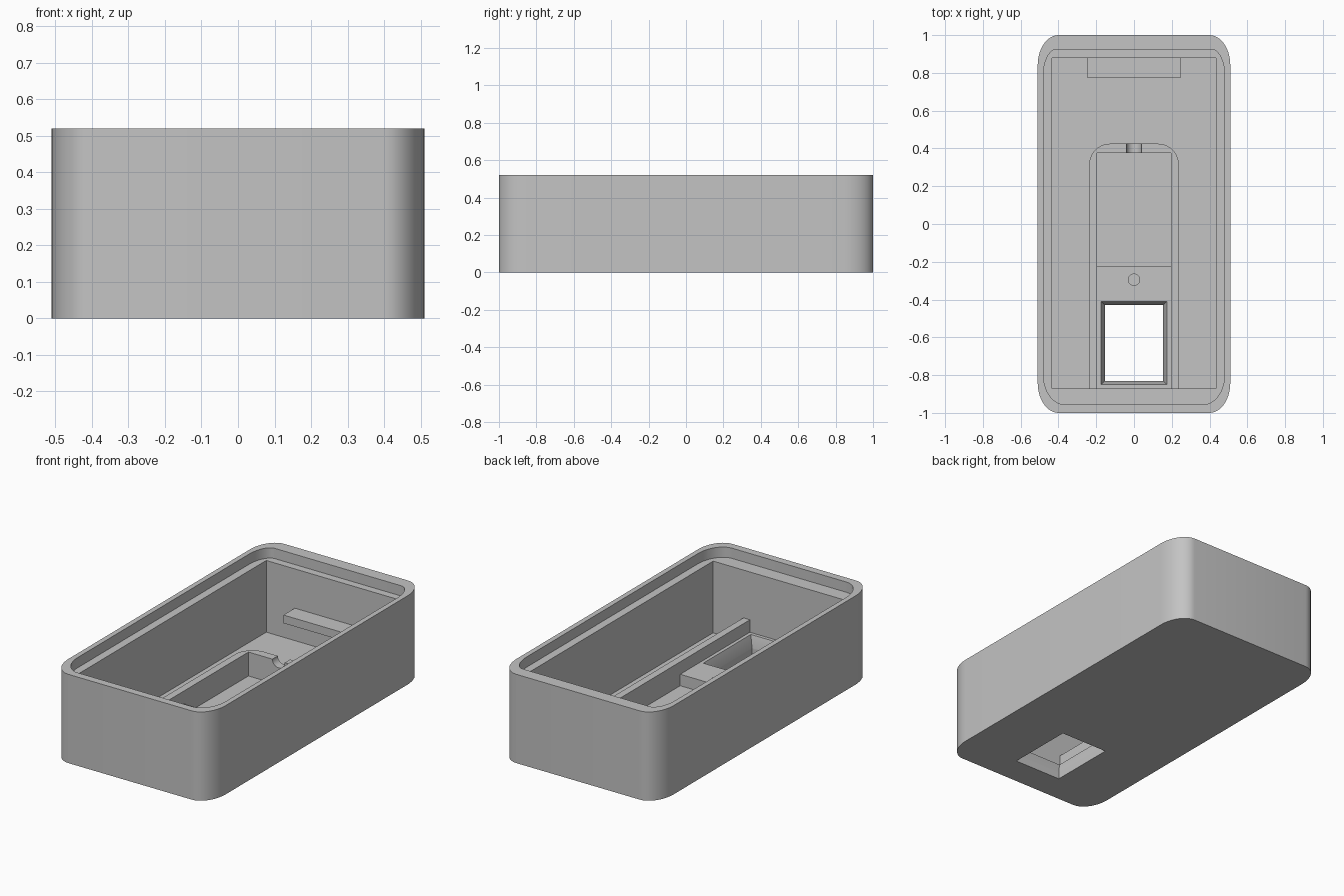
import bpy
import math

cube = bpy.data.objects.get("Cube")
if cube:
    bpy.data.objects.remove(cube, do_unlink=True)

grey = bpy.data.materials.new("plain_grey")
grey.use_nodes = True
grey.diffuse_color = (0.55, 0.55, 0.55, 1)
grey.node_tree.nodes["Principled BSDF"].inputs["Base Color"].default_value = (0.55, 0.55, 0.55, 1)


def rect(x, y0, y1):
    return [(-x, y0), (x, y0), (x, y1), (-x, y1)]


def rounded(x, y0, y1, front, back, steps=10):
    """Outline with elliptical corners; front and back are (rx, ry) radii or None."""
    pts = []
    corners = [(-1, y0, 1, front, 180), (1, y0, 1, front, 270),
               (1, y1, -1, back, 0), (-1, y1, -1, back, 90)]
    for side, y, inward, radii, start in corners:
        if not radii:
            pts.append((side * x, y))
            continue
        rx, ry = radii
        for i in range(steps + 1):
            a = math.radians(start + 90 * i / steps)
            pts.append((side * (x - rx) + rx * math.cos(a),
                        y + inward * ry + ry * math.sin(a)))
    return pts


def prism(name, outline, z0, z1, top=None):
    top = top or outline
    n = len(outline)
    verts = [(x, y, z0) for x, y in outline] + [(x, y, z1) for x, y in top]
    faces = [tuple(reversed(range(n))), tuple(range(n, 2 * n))]
    faces += [(i, (i + 1) % n, n + (i + 1) % n, n + i) for i in range(n)]
    mesh = bpy.data.meshes.new(name)
    mesh.from_pydata(verts, [], faces)
    mesh.materials.append(grey)
    obj = bpy.data.objects.new(name, mesh)
    bpy.context.collection.objects.link(obj)
    return obj


def activate(obj):
    bpy.ops.object.select_all(action='DESELECT')
    obj.select_set(True)
    bpy.context.view_layer.objects.active = obj


def cut(obj, *cutters):
    for cutter in cutters:
        cutter.hide_render = True
        mod = obj.modifiers.new("cut", 'BOOLEAN')
        mod.operation = 'DIFFERENCE'
        mod.solver = 'EXACT'
        mod.object = cutter
        activate(obj)
        bpy.ops.object.modifier_apply(modifier=mod.name)
        bpy.data.objects.remove(cutter, do_unlink=True)


FLOOR, LEDGE, HEIGHT = 0.04, 0.46, 0.52
FRONT, BACK = -0.87, 0.88
PLATFORM, CRADLE = 0.107, 0.18
SINK = FLOOR - 0.005

# Case shell: lid recess, main cavity and window through the floor
shell = prism("case_shell", rounded(0.51, -1, 1, (0.11, 0.16), (0.11, 0.16)), 0, HEIGHT)
window = rect(0.153, -0.83, -0.43)
cut(shell,
    prism("lid_recess_cutter",
          rounded(0.48, -0.955, 0.925, (0.11, 0.16), (0.07, 0.14)), LEDGE, HEIGHT + 0.1),
    prism("cavity_cutter", rect(0.433, FRONT, BACK), FLOOR, HEIGHT + 0.1),
    prism("window_cutter", window, -0.1, FLOOR + 0.1))

# Support shelf on the back wall
shelf = prism("back_shelf", rect(0.248, 0.775, BACK + 0.005), 0.182, 0.23)

# U-shaped cradle wall with a half-round cable notch
cradle = prism("cradle_wall",
               rounded(0.237, FRONT - 0.005, 0.425, None, (0.11, 0.11)), SINK, CRADLE)
bpy.ops.mesh.primitive_cylinder_add(vertices=32, radius=0.04, depth=0.2,
                                    location=(0, 0.4, CRADLE),
                                    rotation=(math.pi / 2, 0, 0))
notch = bpy.context.object
notch.name = "notch_cutter"
cut(cradle, prism("cradle_cutter", rect(0.195, -0.95, 0.375), 0, 0.3), notch)

# Raised platform with a tapered window and a screw hole
platform = prism("window_platform", rect(0.195, FRONT - 0.005, -0.225), SINK, PLATFORM)
bpy.ops.mesh.primitive_cylinder_add(vertices=32, radius=0.03, depth=0.2,
                                    location=(0, -0.295, FLOOR + 0.1))
screw = bpy.context.object
screw.name = "screw_hole_cutter"
taper = prism("taper_cutter", window, FLOOR, PLATFORM, rect(0.175, -0.85, -0.41))
# Straight extensions let the taper cut cleanly through both faces
cut(platform,
    prism("lower_cutter", window, 0, FLOOR + 0.001),
    taper)
cut(platform, screw)

for part in (shell, shelf, cradle, platform):
    activate(part)
    bpy.ops.object.shade_smooth_by_angle(angle=math.radians(30))
